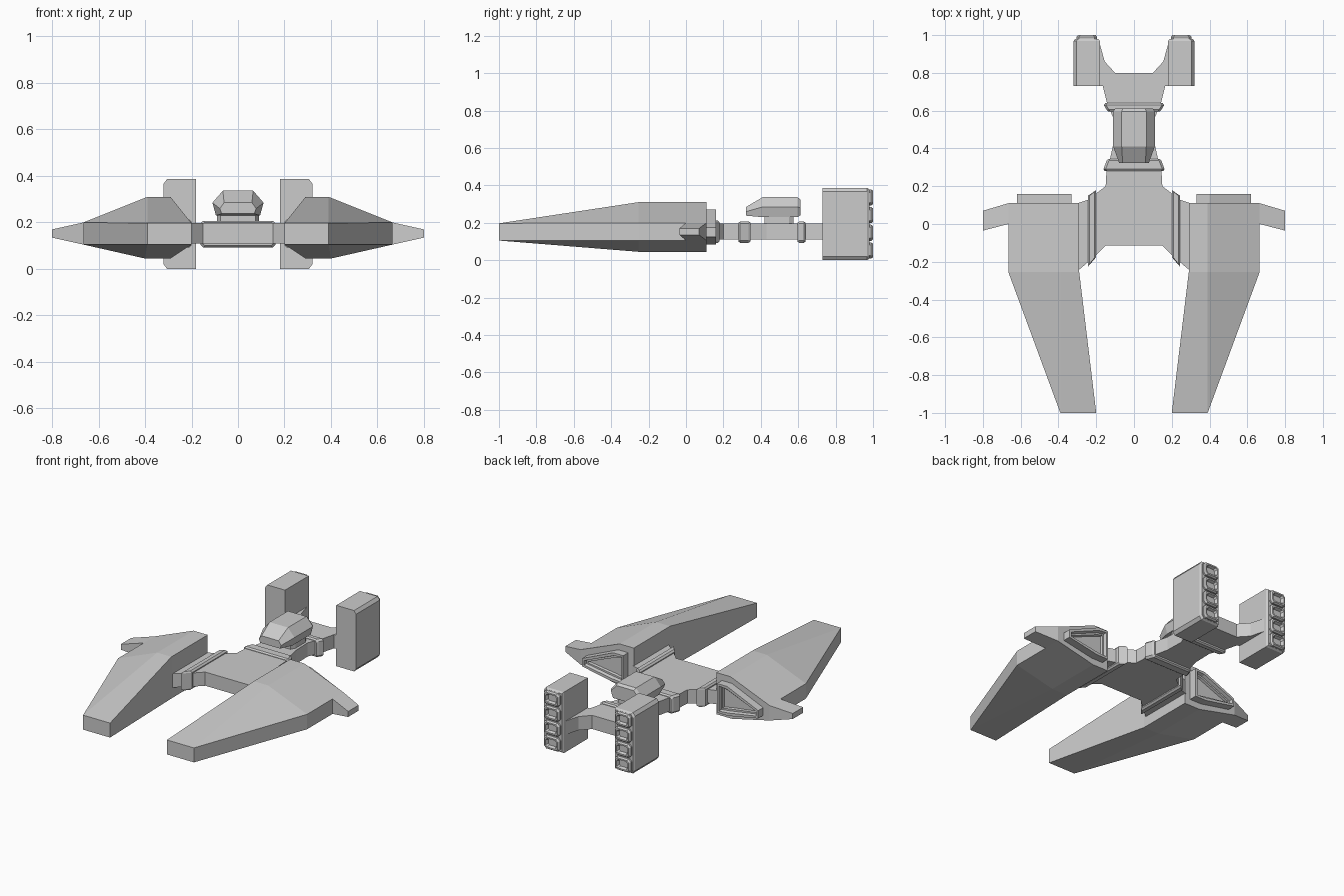
import bpy, bmesh

if "Cube" in bpy.data.objects:
    bpy.data.objects.remove(bpy.data.objects["Cube"])


def loft(name, rings, mirror=False, recess=None):
    """Skin equal-length rings of points, cap both ends; optionally recess the last cap."""
    bm = bmesh.new()
    rows = [[bm.verts.new(p) for p in ring] for ring in rings]
    n = len(rows[0])
    for a, b in zip(rows, rows[1:]):
        for i in range(n):
            j = (i + 1) % n
            bm.faces.new((a[i], a[j], b[j], b[i]))
    bm.faces.new(rows[0][::-1])
    cap = bm.faces.new(rows[-1])
    bmesh.ops.recalc_face_normals(bm, faces=bm.faces[:])
    for width, depth in recess or []:
        bmesh.ops.inset_region(bm, faces=[cap], thickness=width, depth=depth)
    bmesh.ops.remove_doubles(bm, verts=bm.verts[:], dist=1e-5)
    bmesh.ops.recalc_face_normals(bm, faces=bm.faces[:])
    me = bpy.data.meshes.new(name)
    bm.to_mesh(me)
    bm.free()
    ob = bpy.data.objects.new(name, me)
    bpy.context.collection.objects.link(ob)
    if mirror:
        ob.modifiers.new("Mirror", 'MIRROR').use_mirror_merge = False
    return ob


def slab(name, outline, z0, z1, mirror=False):
    """Plan outline extruded vertically."""
    return loft(name, [[(x, y, z) for x, y in outline] for z in (z0, z1)], mirror)


def both(half):
    """Complete a symmetric plan outline from its right half."""
    return half + [(-x, y) for x, y in reversed(half)]


def section(y, pts):
    return [(x, y, z) for x, z in pts]


def octagon(cx, cz, hx, hz, c):
    return [(cx + sx * a, cz + sz * b) for sx, sz, a, b in (
        (1, -1, hx, hz - c), (1, 1, hx, hz - c), (1, 1, hx - c, hz), (-1, 1, hx - c, hz),
        (-1, 1, hx, hz - c), (-1, -1, hx, hz - c), (-1, -1, hx - c, hz), (1, -1, hx - c, hz))]


# Main wings: six-sided section narrowing to a blunt four-sided nose
hexa = [(.29, .045), (.40, .045), (.665, .105), (.665, .2), (.39, .31), (.29, .31)]
nose = [(.20, .105), (.39, .105), (.39, .105), (.39, .197), (.39, .197), (.20, .197)]
loft("wing", [section(-1, nose), section(-.255, hexa), section(.11, hexa)], True)

# Swept winglets on the outer sides
loft("winglet", [[(x, y, z) for y, z in ((y0, z0), (y1, z0), (y1, z1), (y0, z1))]
                 for x, y0, y1, z0, z1 in ((.60, .005, .11, .105, .2), (.665, .0, .11, .105, .2),
                                           (.80, -.035, .07, .135, .17))], True)

# Recessed exhaust panels on the wing backs
panel = [(.33, .085), (.41, .085), (.62, .125), (.62, .175), (.40, .27), (.33, .27)]
loft("wing_exhaust", [section(.10, panel), section(.16, panel)], True,
     [(.018, 0), (.006, -.02), (.012, 0), (.004, -.015)])

# Central hull and the rib plates joining it to the wings
slab("hull", both([(.15, -.115), (.20, -.165), (.30, -.25), (.30, .11), (.24, .13),
                   (.19, .17), (.15, .20), (.145, .29)]), .11, .197)
rib = [(.205, -.185, .18), (.24, -.225, .155)]
loft("hull_rib", [[(x0, f, z), (x1, f2, z), (x1, b2, z), (x0, b, z)]
                  for z, x0, x1, f, f2, b, b2 in (
                      (.093, .21, .235, -.18, -.21, .17, .15),
                      (.103, .2, .243, -.175, -.225, .18, .15),
                      (.203, .2, .243, -.175, -.225, .18, .15),
                      (.213, .21, .235, -.18, -.21, .17, .15))], True)

# Neck with its two collars
slab("neck", both([(.13, .33), (.108, .43), (.105, .55), (.13, .61)]), .11, .197)
for name, y0, y1, w0, w1 in (("front_collar", .28, .345, .162, .145),
                             ("rear_collar", .595, .64, .145, .16)):
    loft(name, [section(y, octagon(0, .15, w, h, .012)) for y, w, h in (
        (y0, w0 - .008, .05), (y0 + .01, w0, .057), (y1 - .01, w1, .057), (y1, w1 - .008, .05))])

# Forked tail carrying the engines
slab("tail_fork", both([(.14, .63), (.165, .73), (.19, .73), (.19, .95), (.18, .95),
                        (.155, .86), (.10, .80)]), .11, .197)

# Engine blocks with bevelled outer edges
def block(i):
    return [(.18 + i, i), (.305 - i, i), (.32 - i, .02 + i), (.32 - i, .367 - i),
            (.305 - i, .387 - i), (.18 + i, .387 - i)]

loft("engine_block", [section(.73, block(0)), section(.968, block(0)), section(.98, block(.008))], True)

# Four hollow nozzles on each engine
for k in range(4):
    cz = .052 + k * .0945
    loft("engine_nozzle", [section(y, octagon(.25, cz, hx, hz, c)) for y, hx, hz, c in (
        (.972, .055, .043, .015), (.99, .055, .043, .015), (1, .047, .036, .014),
        (1, .038, .027, .01), (.982, .03, .02, .008))], True)

# Turret on its pedestal
slab("turret_pedestal", both([(.075, .42), (.09, .45), (.09, .55), (.075, .575)]), .19, .24)


def head(y, wb, wm, wt, zb, zm, zt):
    return section(y, [(-wb, zb), (wb, zb), (wm, zm), (wt, zt), (-wt, zt), (-wm, zm)])


loft("turret_head", [head(.322, .07, .078, .06, .238, .26, .285),
                     head(.41, .095, .11, .065, .23, .285, .337),
                     head(.595, .095, .11, .065, .23, .285, .337),
                     head(.612, .085, .10, .06, .24, .28, .325)])
